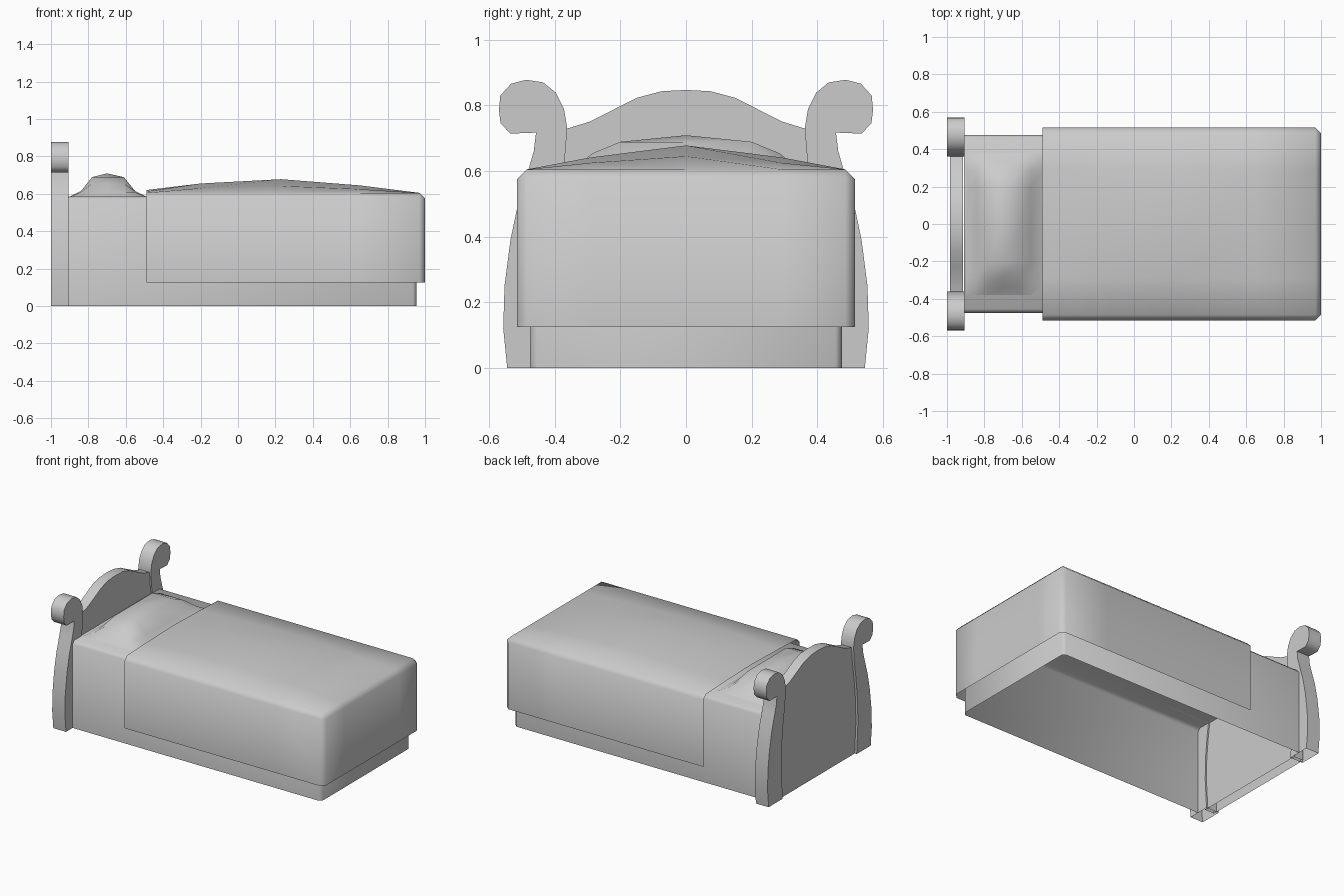
import bpy, bmesh, math
from mathutils import Vector

if "Cube" in bpy.data.objects:
    bpy.data.objects.remove(bpy.data.objects["Cube"])

grey = bpy.data.materials.new("plain grey")
grey.use_nodes = True
COLOUR = (0.6, 0.6, 0.6, 1)
grey.diffuse_color = COLOUR
grey.node_tree.nodes["Principled BSDF"].inputs["Base Color"].default_value = COLOUR


def finish(name, bm, angle=50):
    """Turn a bmesh into a smooth shaded object."""
    mesh = bpy.data.meshes.new(name)
    bm.to_mesh(mesh)
    bm.free()
    mesh.materials.append(grey)
    obj = bpy.data.objects.new(name, mesh)
    bpy.context.collection.objects.link(obj)
    bpy.ops.object.select_all(action='DESELECT')
    obj.select_set(True)
    bpy.context.view_layer.objects.active = obj
    bpy.ops.object.shade_smooth_by_angle(angle=math.radians(angle))
    return obj


def lerp(table, v):
    """Piecewise linear height from (position, height) pairs."""
    if v <= table[0][0]:
        return table[0][1]
    for (a, p), (b, q) in zip(table, table[1:]):
        if v <= b:
            return p + (q - p) * (v - a) / (b - a)
    return table[-1][1]


def open_cover(x0, x1, half, z0, z1, bevel):
    """Box open below and at the head, with softened top and foot edges."""
    bm = bmesh.new()
    bmesh.ops.create_cube(bm, size=1)
    for v in bm.verts:
        v.co = ((x0 + x1) / 2 + v.co.x * (x1 - x0), v.co.y * 2 * half,
                (z0 + z1) / 2 + v.co.z * (z1 - z0))
    bm.normal_update()
    gone = [f for f in bm.faces if f.normal.z < -0.9 or f.normal.x < -0.9]
    bmesh.ops.delete(bm, geom=gone, context='FACES')
    edges = [e for e in bm.edges if not e.is_boundary]
    bmesh.ops.bevel(bm, geom=edges, offset=bevel, segments=1, affect='EDGES')
    return bm


def extruded(name, outline, x0, x1):
    """Extrude a (y, z) outline along x, leaving the floor side open."""
    bm = bmesh.new()
    face = bm.faces.new([bm.verts.new((x0, y, z)) for y, z in outline])
    new = bmesh.ops.extrude_face_region(bm, geom=[face], use_keep_orig=True)["geom"]
    moved = [g for g in new if isinstance(g, bmesh.types.BMVert)]
    bmesh.ops.translate(bm, verts=moved, vec=(x1 - x0, 0, 0))
    bmesh.ops.recalc_face_normals(bm, faces=bm.faces)
    floor = [f for f in bm.faces if all(v.co.z < 0.001 for v in f.verts)]
    bmesh.ops.delete(bm, geom=floor, context='FACES')
    return finish(name, bm)


# Mattress
finish("mattress", open_cover(-0.91, 0.955, 0.475, 0, 0.585, 0.02))

# Blanket with a crowned top
bm = open_cover(-0.49, 1.0, 0.515, 0.125, 0.605, 0.03)
crown_x = [(-0.49, 0.015), (-0.2, 0.05), (0.23, 0.073), (0.65, 0.04), (0.97, 0)]
crown_y = [(0, 1), (0.29, 0.5), (0.485, 0)]
cuts = [((x, 0, 0), (1, 0, 0)) for x, _ in crown_x[1:4]]
cuts += [((0, y, 0), (0, 1, 0)) for y in (-0.29, 0, 0.29)]
for point, normal in cuts:
    bmesh.ops.bisect_plane(bm, geom=bm.verts[:] + bm.edges[:] + bm.faces[:],
                           plane_co=Vector(point), plane_no=Vector(normal))
for v in bm.verts:
    if v.co.z > 0.6:
        v.co.z += lerp(crown_x, v.co.x) * lerp(crown_y, abs(v.co.y))
finish("blanket", bm)

# Pillow rising from the mattress
rise_x = [(-0.9, 0), (-0.84, 0.03), (-0.78, 0.105), (-0.7, 0.125),
          (-0.61, 0.105), (-0.55, 0.03), (-0.49, 0)]
rise_y = [(0, 0.125), (0.2, 0.105), (0.285, 0.07), (0.34, 0.025), (0.38, 0)]
ys = sorted({s * y for y, _ in rise_y for s in (-1, 1)})
bm = bmesh.new()
rows = [[bm.verts.new((x, y, 0.584 + min(h, lerp(rise_y, abs(y))))) for y in ys]
        for x, h in rise_x]
for a, b in zip(rows, rows[1:]):
    for i in range(len(ys) - 1):
        bm.faces.new((a[i], b[i], b[i + 1], a[i + 1]))
finish("pillow", bm, 70)

# Headboard with an arched top
arch = [(0.42, 0), (0.42, 0.715), (0.36, 0.73), (0.295, 0.75), (0.225, 0.785),
        (0.15, 0.823), (0.075, 0.843)]
outline = arch + [(0, 0.847)] + [(-y, z) for y, z in reversed(arch)]
extruded("headboard", outline, -0.985, -0.915)

# Curved posts with scrolled tops
post = [(0.545, 0), (0.557, 0.12), (0.553, 0.25), (0.535, 0.39), (0.512, 0.5),
        (0.48, 0.605), (0.464, 0.66), (0.457, 0.717), (0.535, 0.714), (0.565, 0.745),
        (0.57, 0.785), (0.566, 0.83), (0.533, 0.866), (0.487, 0.878), (0.435, 0.87),
        (0.396, 0.838), (0.372, 0.79), (0.362, 0.73), (0.37, 0.63), (0.39, 0.5),
        (0.405, 0.35), (0.408, 0.2), (0.395, 0)]
for side, name in ((1, "back_post"), (-1, "front_post")):
    extruded(name, [(side * y, z) for y, z in post], -1.0, -0.905)
